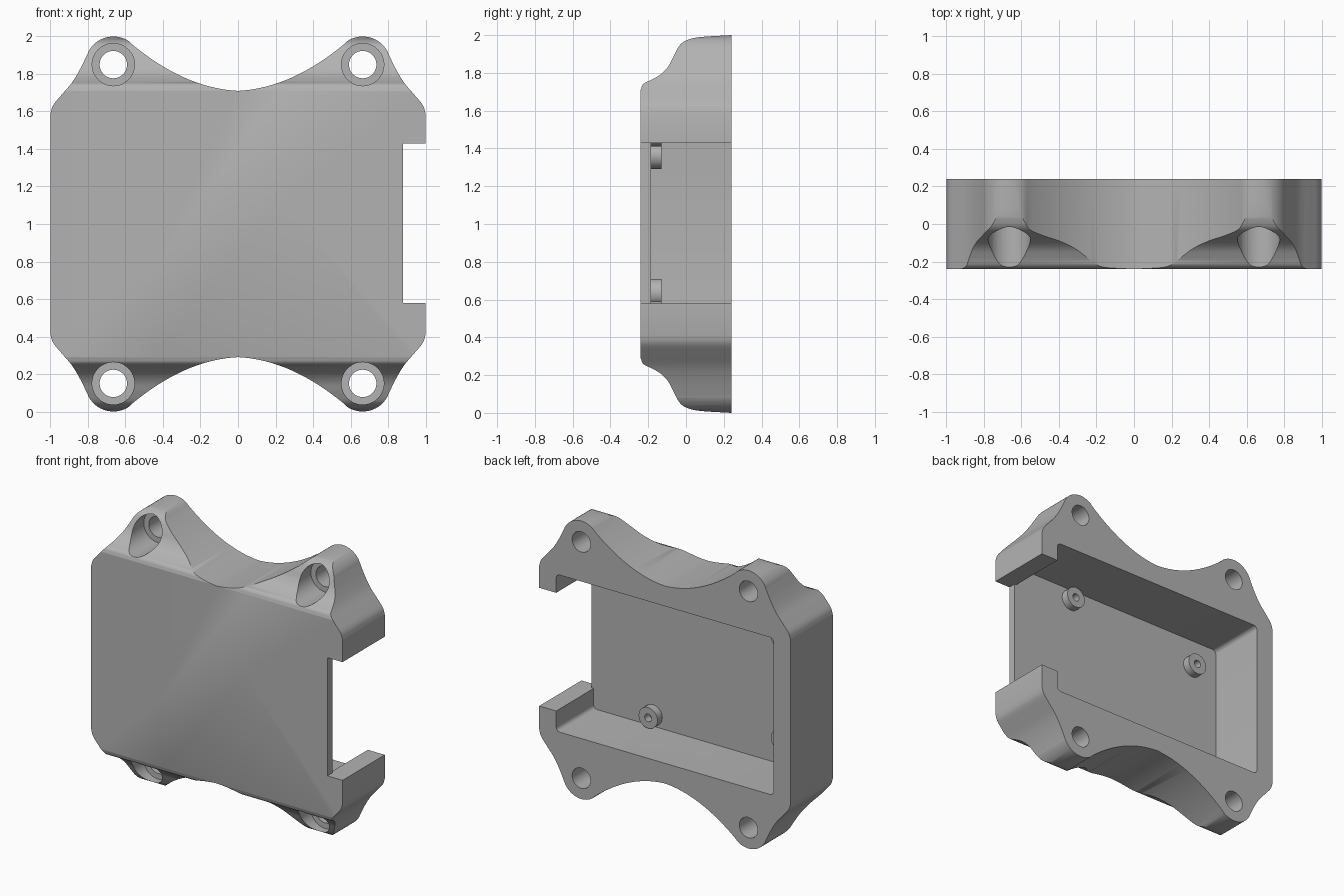
import bpy, bmesh, math
from mathutils import Vector

if "Cube" in bpy.data.objects:
    bpy.data.objects.remove(bpy.data.objects["Cube"])

gray = bpy.data.materials.new("plain gray")
gray.diffuse_color = (0.45, 0.45, 0.45, 1)
gray.use_nodes = True
gray.node_tree.nodes["Principled BSDF"].inputs["Base Color"].default_value = gray.diffuse_color


def prism(name, points, direction):
    """Extrude a closed outline of 3D points along a direction."""
    bm = bmesh.new()
    face = bm.faces.new([bm.verts.new(p) for p in points])
    out = bmesh.ops.extrude_face_region(bm, geom=[face])
    verts = [v for v in out["geom"] if isinstance(v, bmesh.types.BMVert)]
    bmesh.ops.translate(bm, verts=verts, vec=direction)
    bmesh.ops.recalc_face_normals(bm, faces=bm.faces)
    mesh = bpy.data.meshes.new(name)
    bm.to_mesh(mesh)
    bm.free()
    mesh.materials.append(gray)
    obj = bpy.data.objects.new(name, mesh)
    bpy.context.collection.objects.link(obj)
    return obj


def cylinder(name, x, z, radius, y0, y1, sides=48):
    ring = [(x + radius * math.cos(2 * math.pi * i / sides), y0,
             z + radius * math.sin(2 * math.pi * i / sides)) for i in range(sides)]
    return prism(name, ring, (0, y1 - y0, 0))


def box(name, x0, x1, y0, y1, z0, z1):
    return prism(name, [(x0, y0, z0), (x1, y0, z0), (x1, y0, z1), (x0, y0, z1)], (0, y1 - y0, 0))


def boolean(obj, cutter, operation="DIFFERENCE"):
    """Apply a boolean and discard the cutter."""
    mod = obj.modifiers.new("cut", "BOOLEAN")
    mod.operation, mod.object, mod.solver = operation, cutter, "EXACT"
    bpy.context.view_layer.objects.active = obj
    bpy.ops.object.modifier_apply(modifier=mod.name)
    bpy.data.objects.remove(cutter)


def smooth(points, steps=5):
    """Catmull-Rom curve through 2D points."""
    p = [Vector(q) for q in points]
    p = [2 * p[0] - p[1]] + p + [2 * p[-1] - p[-2]]
    out = []
    for a, b, c, d in zip(p, p[1:], p[2:], p[3:]):
        for i in range(steps):
            t = i / steps
            out.append(0.5 * (2 * b + (c - a) * t + (2 * a - 5 * b + 4 * c - d) * t * t
                              + (3 * b - a - 3 * c + d) * t ** 3))
    return out + [p[-2]]


# Quarter of the front outline, measured from the centre: waist, lug, shoulder
HOLE_X, HOLE_Z = 0.665, 0.85
quarter = [(x, 0.71 + 0.05 * x + 0.69 * x * x) for x in [0.56 * i / 20 for i in range(21)]]
quarter += [(HOLE_X + 0.15 * math.cos(math.radians(a)), HOLE_Z + 0.15 * math.sin(math.radians(a)))
            for a in range(126, 27, -7)]
quarter += [tuple(p) for p in smooth([(0.80, 0.913), (0.84, 0.83), (0.885, 0.755),
                                     (0.94, 0.69), (0.985, 0.635), (1.0, 0.59)])]
right = quarter + [(x, -z) for x, z in reversed(quarter)]
outline = right + [(-x, z) for x, z in reversed(right)][1:-1]
housing = prism("housing", [(x, -0.24, 1 + z) for x, z in outline], (0, 0.48, 0))

# Stepped side profile, mirrored top to bottom
slope = smooth([(-0.24, 0.71), (-0.225, 0.742), (-0.18, 0.765), (-0.13, 0.795), (-0.09, 0.84),
                (-0.06, 0.9), (-0.03, 0.95), (0.01, 0.975), (0.08, 0.99), (0.24, 1.0)])
side = [(y, z) for y, z in slope] + [(y, -z) for y, z in reversed(slope)]
boolean(housing, prism("side_profile", [(-1.2, y, 1 + z) for y, z in side], (2.4, 0, 0)), "INTERSECT")

# Rear pocket with slightly rounded corners
pocket = []
for sx, sz, start in ((1, 1, 0), (-1, 1, 90), (-1, -1, 180), (1, -1, 270)):
    for i in range(7):
        a = math.radians(start + 15 * i)
        pocket.append((sx * 0.835 + 0.03 * math.cos(a), -0.185, 1 + sz * 0.535 + 0.03 * math.sin(a)))
boolean(housing, prism("pocket", pocket, (0, 0.6, 0)))

# Side opening: full-depth notch, and the gap through the pocket wall
boolean(housing, box("notch", 0.88, 1.2, -0.4, 0.4, 0.58, 1.43))
boolean(housing, box("wall_gap", 0.8, 1.2, -0.185, 0.4, 0.58, 1.43))

# Bolt holes and counterbores
for sx in (-1, 1):
    for sz in (-1, 1):
        x, z = sx * HOLE_X, 1 + sz * HOLE_Z
        boolean(housing, cylinder("bolt_hole", x, z, 0.073, -0.4, 0.4))
        boolean(housing, cylinder("counterbore", x, z, 0.113, -0.4, 0.04))

# Standoffs inside the pocket, each with a pilot hole
parts = [housing]
for x, dz in ((0.393, 0.485), (-0.66, 0.365)):
    for sz in (-1, 1):
        post = cylinder("standoff", x, 1 + sz * dz, 0.075, -0.19, -0.13, 32)
        boolean(post, cylinder("pilot_hole", x, 1 + sz * dz, 0.027, -0.186, 0, 24))
        parts.append(post)

for obj in parts:
    bpy.ops.object.select_all(action="DESELECT")
    obj.select_set(True)
    bpy.context.view_layer.objects.active = obj
    bpy.ops.object.shade_smooth_by_angle(angle=math.radians(30))
